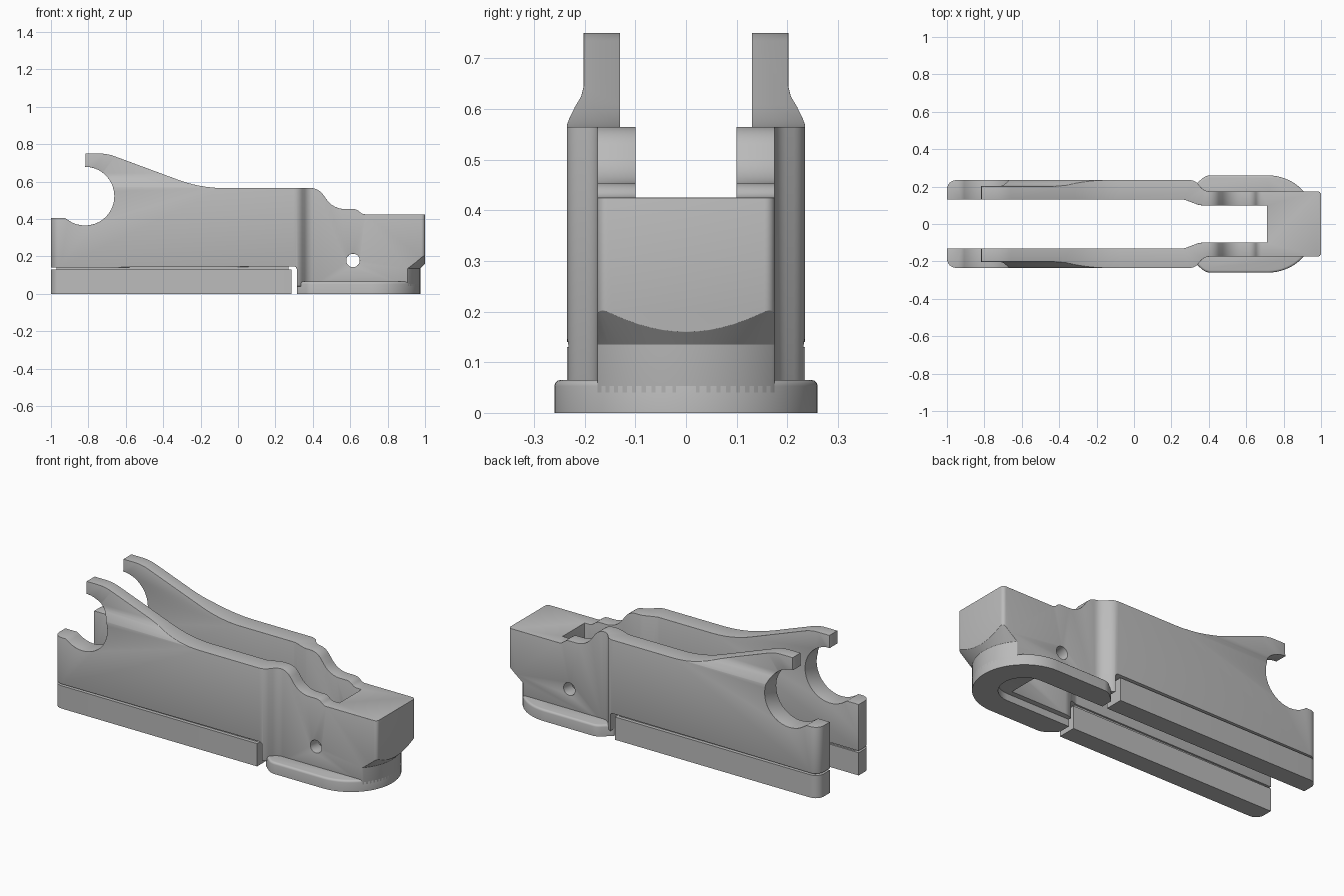
import bpy, bmesh, math
from mathutils import Vector

cube = bpy.data.objects.get("Cube")
if cube:
    bpy.data.objects.remove(cube, do_unlink=True)

grey = bpy.data.materials.new("plain grey")
grey.use_nodes = True
COLOUR = (0.5, 0.5, 0.5, 1)
grey.diffuse_color = COLOUR
grey.node_tree.nodes["Principled BSDF"].inputs["Base Color"].default_value = COLOUR


def fillet(points, steps=6):
    """Round each corner (a, b, radius) of a closed outline."""
    out = []
    n = len(points)
    for i, p in enumerate(points):
        c = Vector(p[:2])
        r = p[2] if len(p) > 2 else 0
        if not r:
            out.append(c)
            continue
        a = Vector(points[i - 1][:2]) - c
        b = Vector(points[(i + 1) % n][:2]) - c
        half = a.angle(b) / 2
        reach = min(r / math.tan(half), a.length * 0.49, b.length * 0.49)
        rad = reach * math.tan(half)
        a.normalize()
        b.normalize()
        centre = c + (a + b).normalized() * rad / math.sin(half)
        u, v = c + a * reach - centre, c + b * reach - centre
        sweep = u.angle(v)
        for k in range(steps + 1):
            t = k / steps
            out.append(centre + (u * math.sin((1 - t) * sweep) + v * math.sin(t * sweep)) / math.sin(sweep))
    return out


def arc(cx, cy, r, start, end, steps=24):
    angles = [math.radians(start + (end - start) * k / steps) for k in range(steps + 1)]
    return [(cx + r * math.cos(t), cy + r * math.sin(t)) for t in angles]


def loft(name, rings):
    """Join equal rings of points with quads and cap both ends."""
    bm = bmesh.new()
    loops = [[bm.verts.new(p) for p in ring] for ring in rings]
    n = len(loops[0])
    for a, b in zip(loops, loops[1:]):
        for i in range(n):
            j = (i + 1) % n
            bm.faces.new((a[i], a[j], b[j], b[i]))
    bm.faces.new(loops[0][::-1])
    bm.faces.new(loops[-1])
    bmesh.ops.recalc_face_normals(bm, faces=bm.faces)
    mesh = bpy.data.meshes.new(name)
    bm.to_mesh(mesh)
    bm.free()
    mesh.materials.append(grey)
    obj = bpy.data.objects.new(name, mesh)
    bpy.context.collection.objects.link(obj)
    return obj


def prism(name, outline, low, high, axis):
    place = {"x": lambda p, h: (h, p[0], p[1]),
             "y": lambda p, h: (p[0], h, p[1]),
             "z": lambda p, h: (p[0], p[1], h)}[axis]
    return loft(name, [[place(p, h) for p in outline] for h in (low, high)])


def mirrored(half):
    """Close a half outline across the y = 0 line."""
    half = [tuple(p) for p in half]
    return half + [(p[0], -p[1]) + p[2:] for p in reversed(half)]


def boolean(obj, cutter, operation):
    mod = obj.modifiers.new(operation.title(), "BOOLEAN")
    mod.operation, mod.object, mod.solver = operation, cutter, "EXACT"
    cutter.hide_render = True
    cutter.hide_viewport = True


def finish(obj, width):
    """Apply the cuts, soften the edges and smooth the curves."""
    if width:
        bev = obj.modifiers.new("Soft edges", "BEVEL")
        bev.width, bev.segments = width, 3
        bev.limit_method, bev.angle_limit = "ANGLE", math.radians(40)
    bpy.ops.object.select_all(action="DESELECT")
    bpy.context.view_layer.objects.active = obj
    obj.select_set(True)
    for mod in list(obj.modifiers):
        target = getattr(mod, "object", None)
        bpy.ops.object.modifier_apply(modifier=mod.name)
        if target:
            bpy.data.objects.remove(target, do_unlink=True)
    bpy.ops.object.shade_smooth_by_angle(angle=math.radians(35))


# Forked body: plan outline crossed with the side profile
plan = [(0.71, 0.1), (0.35, 0.1, 0.08), (0.27, 0.13, 0.05), (-1, 0.13),
        (-1, 0.235, 0.05), (0.325, 0.235, 0.06), (0.375, 0.175, 0.06), (1, 0.175, 0.02)]
body = prism("forked_body", fillet(mirrored(plan)), 0, 0.8, "z")
side = fillet([(-1, 0.14), (-1, 0.405), (-0.93, 0.405, 0.05)]) [:-1]
side = [(-1, 0.14), (-1, 0.405), (-0.925, 0.405)]
side += arc(-0.818, 0.522, 0.157, -125, 90)
side += fillet([(-0.815, 0.69), (-0.815, 0.75), (-0.7, 0.75, 0.25), (-0.2, 0.565, 0.7),
                (0.43, 0.565, 0.08), (0.51, 0.453, 0.12), (0.635, 0.453, 0.05),
                (0.665, 0.425, 0.04), (1.1, 0.425), (1.1, 0.04), (0.315, 0.04),
                (0.315, 0.14, 0.02)])
boolean(body, prism("side_profile", side, -0.4, 0.4, "y"), "INTERSECT")

# Thinner outer faces on the horns
for s in (-1, 1):
    taper = [(0.3, 0.55), (0.24, 0.555), (0.231, 0.58), (0.219, 0.605), (0.207, 0.625),
             (0.202, 0.645), (0.202, 0.85), (0.3, 0.85)]
    cutter = prism("horn_taper", [(s * a, b) for a, b in taper], -1.1, -0.12, "x")
    boolean(body, cutter, "DIFFERENCE")

# Conical undercut that rounds the lower nose
section = [(0.26, -0.1), (0.26, 0.135), (0.5, 0.375), (0.5, -0.1)]
rings = []
for k in range(41):
    t = math.radians(-90 + 180 * k / 40)
    rings.append([(0.715 + r * math.cos(t), r * math.sin(t), z) for r, z in section])
boolean(body, loft("nose_undercut", rings), "DIFFERENCE")

# Cross pin hole
boolean(body, prism("pin_hole", arc(0.615, 0.178, 0.036, 0, 350, 35), -0.5, 0.5, "y"), "DIFFERENCE")
finish(body, 0.009)

# Horseshoe base flange
outer = fillet([(0.315, 0.13), (0.315, 0.2, 0.02), (0.385, 0.26, 0.07), (0.715, 0.26)])
outer = [tuple(p) for p in outer] + arc(0.715, 0, 0.26, 88, 0, 20)
inner = arc(0.715, 0, 0.13, 0, 90, 16)
flange_outline = mirrored(inner[1:] + outer[:-1])
ring = [(0.845, 0)]
flange_outline = [tuple(p) for p in outer] + [(x, -y) for x, y in reversed(outer[:-1])]
flange_outline += [(x, -y) for x, y in reversed(inner)] + inner[1:]
flange = prism("base_flange", flange_outline, 0, 0.065, "z")
bm = bmesh.new()
bm.from_mesh(flange.data)
top_edges = [e for e in bm.edges if all(v.co.z > 0.06 for v in e.verts)]
bmesh.ops.bevel(bm, geom=top_edges, offset=0.012, segments=3, profile=0.5, affect="EDGES")
bm.to_mesh(flange.data)
bm.free()
finish(flange, 0)

# Long lower rails, each hung from a recessed neck
for s, label in ((-1, "right"), (1, "left")):
    rail = fillet([(-1, s * 0.13), (-1, s * 0.235, 0.05), (0.285, s * 0.235), (0.285, s * 0.13)])
    finish(prism(label + "_rail", rail, 0, 0.13, "z"), 0)
    neck = [(-0.97, s * 0.14), (-0.97, s * 0.215), (0.27, s * 0.215), (0.27, s * 0.14)]
    finish(prism(label + "_neck", neck, 0.12, 0.15, "z"), 0)
